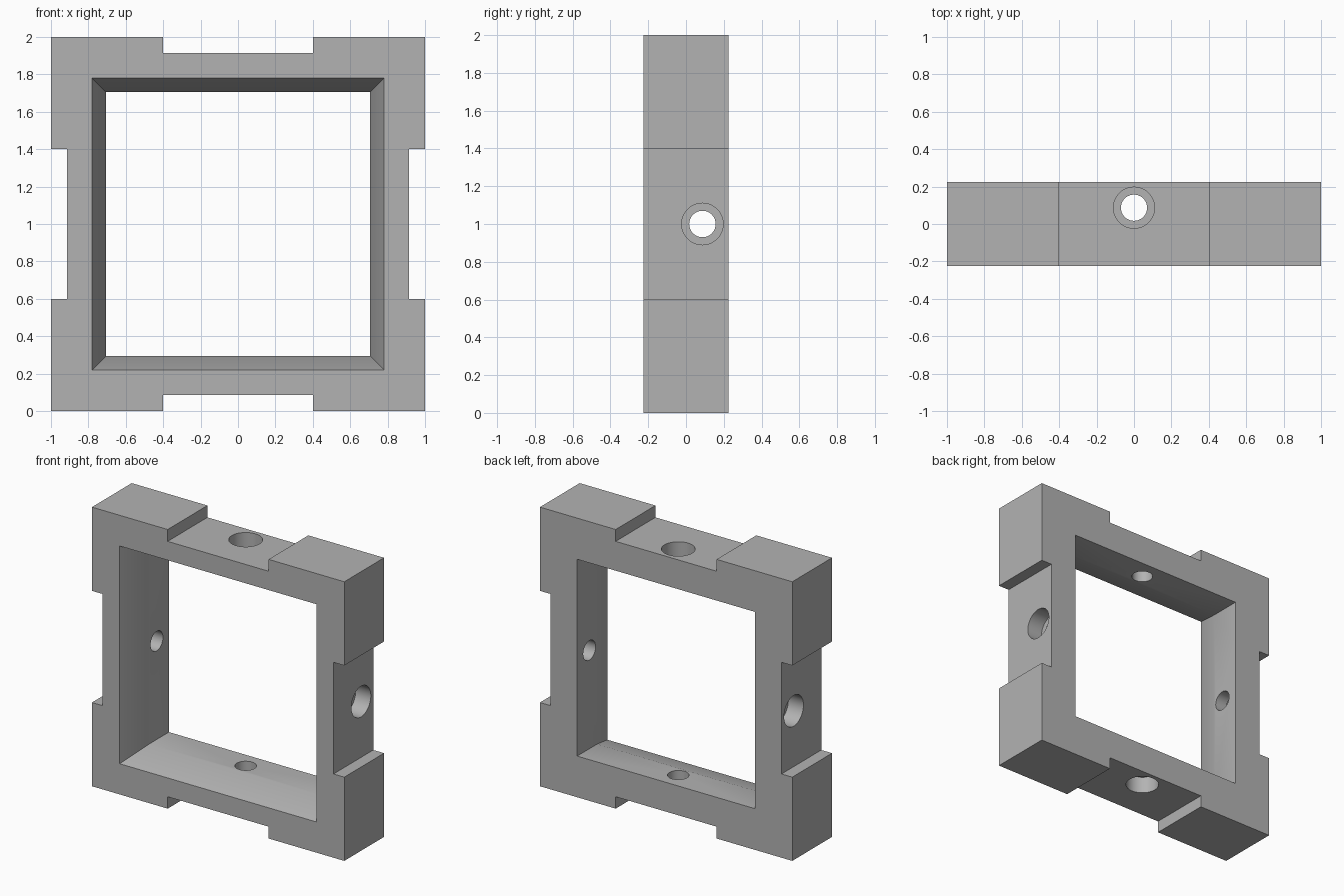
import bpy, bmesh, math
from mathutils import Matrix

if "Cube" in bpy.data.objects:
    bpy.data.objects.remove(bpy.data.objects["Cube"])

HALF = 1.0            # half side of the square frame
DEPTH = 0.225         # half thickness
NOTCH_W, NOTCH_D = 0.4, 0.085
OPEN_FRONT, OPEN_BACK = 0.78, 0.705
HOLE_Y, HOLE_R = 0.087, 0.07
BORE_R, BORE_D = 0.11, 0.12
CENTRE = Matrix.Translation((0, 0, HALF))

grey = bpy.data.materials.new("plain grey")
grey.use_nodes = True
colour = (0.45, 0.45, 0.45, 1)
grey.diffuse_color = colour
grey.node_tree.nodes["Principled BSDF"].inputs["Base Color"].default_value = colour


def loft(name, sections):
    """Solid through (y, outline) sections, with flat caps at both ends."""
    bm = bmesh.new()
    rings = [[bm.verts.new((x, y, z)) for x, z in pts] for y, pts in sections]
    for a, b in zip(rings, rings[1:]):
        for i in range(len(a)):
            j = (i + 1) % len(a)
            bm.faces.new((a[i], a[j], b[j], b[i]))
    bm.faces.new(rings[0])
    bm.faces.new(rings[-1])
    bmesh.ops.recalc_face_normals(bm, faces=bm.faces)
    return finish(name, bm, CENTRE)


def finish(name, bm, matrix):
    bm.transform(matrix)
    mesh = bpy.data.meshes.new(name)
    bm.to_mesh(mesh)
    bm.free()
    mesh.materials.append(grey)
    obj = bpy.data.objects.new(name, mesh)
    bpy.context.collection.objects.link(obj)
    return obj


def peg(name, radius, start, end, turn):
    """Cylinder along one arm's outward direction."""
    bm = bmesh.new()
    bmesh.ops.create_cone(bm, cap_ends=True, segments=48, radius1=radius,
                          radius2=radius, depth=end - start)
    place = Matrix.Translation((0, HOLE_Y, (start + end) / 2))
    return finish(name, bm, CENTRE @ Matrix.Rotation(turn, 4, "Y") @ place)


def cut(target, cutter):
    cutter.hide_render = True
    mod = target.modifiers.new("cut", "BOOLEAN")
    mod.operation, mod.solver, mod.object = "DIFFERENCE", "EXACT", cutter
    bpy.context.view_layer.objects.active = target
    bpy.ops.object.modifier_apply(modifier=mod.name)
    bpy.data.objects.remove(cutter)


def square(s):
    return [(-s, -s), (s, -s), (s, s), (-s, s)]


# Notched outer outline, one side repeated in four quarter turns
low = NOTCH_D - HALF
side = [(-HALF, -HALF), (-NOTCH_W, -HALF), (-NOTCH_W, low),
        (NOTCH_W, low), (NOTCH_W, -HALF)]
outline = []
for _ in range(4):
    outline += side
    side = [(-z, x) for x, z in side]
frame = loft("notched_frame", [(-DEPTH, outline), (DEPTH, outline)])

# Opening: tapered front half, straight back half
margin = 0.1
flare = OPEN_FRONT + (OPEN_FRONT - OPEN_BACK) * margin / DEPTH
cut(frame, loft("opening_cutter", [(-DEPTH - margin, square(flare)),
                                   (0, square(OPEN_BACK)),
                                   (DEPTH + margin, square(OPEN_BACK))]))

# Counterbored hole through the middle of each arm
floor = HALF - NOTCH_D - BORE_D
for i in range(4):
    turn = i * math.pi / 2
    cut(frame, peg("hole_cutter", HOLE_R, 0.5, 1.1, turn))
    cut(frame, peg("counterbore_cutter", BORE_R, floor, 1.1, turn))

bpy.ops.object.select_all(action="DESELECT")
frame.select_set(True)
bpy.context.view_layer.objects.active = frame
bpy.ops.object.shade_smooth_by_angle(angle=math.radians(30))
